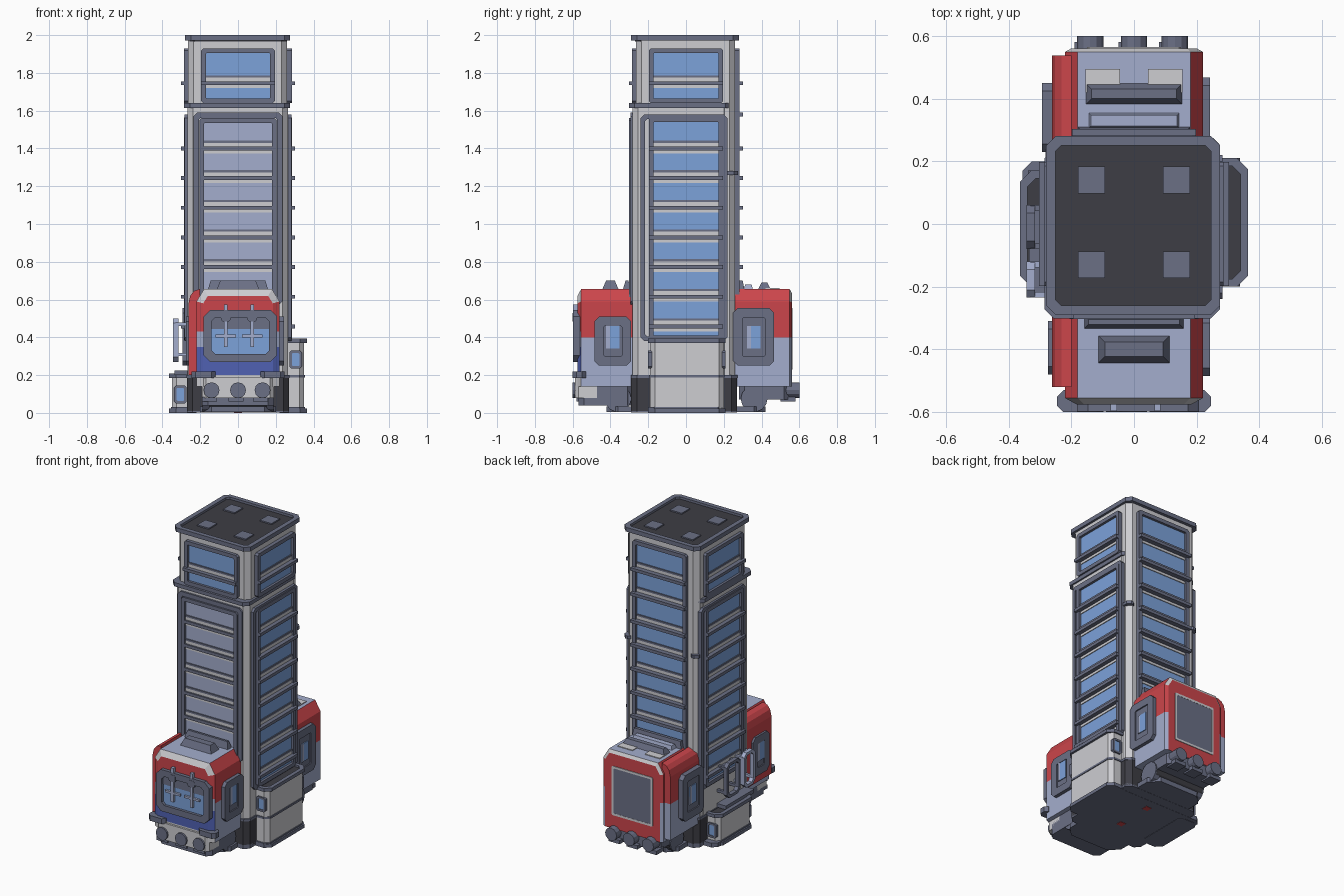
import bpy, bmesh, math
from mathutils import Matrix, Vector

if "Cube" in bpy.data.objects:
    bpy.data.objects.remove(bpy.data.objects["Cube"])

def mat(name, r, g, b):
    m = bpy.data.materials.new(name)
    m.diffuse_color = (r, g, b, 1)
    m.use_nodes = True
    m.node_tree.nodes["Principled BSDF"].inputs["Base Color"].default_value = m.diffuse_color
    return m

WALL = mat("pale_grey", .61, .61, .64)
TRIM = mat("slate_trim", .145, .16, .235)
DARK = mat("charcoal", .047, .047, .058)
GLASS = mat("blue_glass", .20, .36, .70)
LAV = mat("lavender_grey", .37, .42, .61)
RED = mat("red", .60, .06, .07)
BLUE = mat("deep_blue", .08, .12, .45)

def finish(bm, name, mats):
    bmesh.ops.recalc_face_normals(bm, faces=bm.faces[:])
    me = bpy.data.meshes.new(name)
    bm.to_mesh(me)
    bm.free()
    for m in mats:
        me.materials.append(m)
    ob = bpy.data.objects.new(name, me)
    bpy.context.collection.objects.link(ob)
    return ob

def place(u, v, h, rot):
    """rot None: lies flat (x, y, z). Otherwise stands on a side: 0 front, 90 right, 180 back, 270 left."""
    if rot is None:
        return Vector((u, v, h))
    return Matrix.Rotation(math.radians(rot), 3, 'Z') @ Vector((u, -h, v))

def loop(u0, u1, v0, v1, c):
    if c <= 0:
        return [(u0, v0), (u1, v0), (u1, v1), (u0, v1)]
    return [(u0 + c, v0), (u1 - c, v0), (u1, v0 + c), (u1, v1 - c),
            (u1 - c, v1), (u0 + c, v1), (u0, v1 - c), (u0, v0 + c)]

def block(name, u0, u1, v0, v1, h0, h1, m, rot=None, c=0, taper=0):
    bm = bmesh.new()
    t = taper
    lo = [bm.verts.new(place(u, v, h0, rot)) for u, v in loop(u0, u1, v0, v1, c)]
    hi = [bm.verts.new(place(u, v, h1, rot)) for u, v in loop(u0 + t, u1 - t, v0 + t, v1 - t, c)]
    n = len(lo)
    bm.faces.new(lo)
    bm.faces.new(hi)
    for i in range(n):
        j = (i + 1) % n
        bm.faces.new((lo[i], lo[j], hi[j], hi[i]))
    return finish(bm, name, [m])

def ring(name, u0, u1, v0, v1, w, h0, h1, m, rot=None, c=.02):
    bm = bmesh.new()
    ls = []
    for d, h in ((0, h0), (0, h1), (w, h1), (w, h0)):
        pts = loop(u0 + d, u1 - d, v0 + d, v1 - d, max(c - d * .4, .004))
        ls.append([bm.verts.new(place(u, v, h, rot)) for u, v in pts])
    for k in range(4):
        a, b = ls[k], ls[(k + 1) % 4]
        for i in range(8):
            j = (i + 1) % 8
            bm.faces.new((a[i], a[j], b[j], b[i]))
    return finish(bm, name, [m])

def cyl(name, p, r, depth, axis, m, seg=12):
    bm = bmesh.new()
    R = Matrix.Rotation(math.pi / 2, 4, 'X' if axis == 'y' else 'Y')
    bmesh.ops.create_cone(bm, cap_ends=True, segments=seg, radius1=r, radius2=r,
                          depth=depth, matrix=Matrix.Translation(p) @ R)
    return finish(bm, name, [m])

def prism(bm, prof, y0, y1):
    a = [bm.verts.new((x, y0, z)) for x, z in prof]
    b = [bm.verts.new((x, y1, z)) for x, z in prof]
    bm.faces.new(a)
    bm.faces.new(b)
    for i in range(len(prof)):
        j = (i + 1) % len(prof)
        bm.faces.new((a[i], a[j], b[j], b[i]))

# ---- tower shell
block("tower_wall", -.265, .26, -.265, .26, .18, 1.975, WALL, c=.03)
block("lower_front_wall", -.268, .265, -.283, .23, .18, 1.62, WALL, c=.03)
block("tower_foot", -.27, .27, -.29, .27, .01, .19, DARK, c=.03)
block("foot_band", -.272, .272, -.29, .272, .185, .2, TRIM, c=.03)
block("mid_ledge", -.285, .275, -.302, .24, 1.615, 1.64, TRIM, c=.03)
for s in (-1, 1):
    block("corner_clasp", *sorted((s * .215, s * .272)), .2, .275, 1.26, 1.28, TRIM, c=.02)

# ---- roof
block("roof_deck", -.26, .26, -.27, .255, 1.965, 1.985, DARK, c=.03)
ring("roof_rim", -.28, .275, -.29, .28, .03, 1.972, 2.0, TRIM, c=.03)
for x in (-.135, .135):
    for y in (-.13, .14):
        block("roof_pad", x - .043, x + .043, y - .043, y + .043, 1.98, 1.993, TRIM)

# ---- window bays on the four sides: framed panes with pale spandrels and a slat per floor
def bay(rot, z0, z1, half, slats, glass, h):
    block("window_glass", -half, half, z0, z1, h - .01, h + .004, glass, rot)
    ring("window_frame", -half - .025, half + .025, z0 - .025, z1 + .025, .025, h - .01, h + .02, TRIM, rot, c=.012)
    for z in slats:
        block("spandrel", -half, half, z - .026, z + .03, h - .01, h + .009, WALL, rot)
        block("sill_line", -half, half, z + .03, z + .042, h - .01, h + .011, TRIM, rot)
        block("slat", -half - .025, half + .025, z - .01, z + .01, h, .303, TRIM, rot)

FLOORS = [1.40 - .157 * i for i in range(7)]
bay(0, 1.665, 1.905, .17, [1.745], GLASS, .267)
bay(0, .60, 1.535, .18, FLOORS[:5], LAV, .283)
ring("outer_bay_frame", -.235, .235, .57, 1.59, .028, .27, .295, TRIM, 0)
for rot in (90, 270):
    bay(rot, 1.665, 1.905, .172, [1.745], GLASS, .265)
    bay(rot, .41, 1.54, .172, FLOORS, GLASS, .267)
    ring("outer_bay_frame", -.24, .22, .38, 1.58, .024, .25, .282, TRIM, rot)
bay(180, .60, 1.905, .172, [1.745, 1.58] + FLOORS[:5], GLASS, .262)

# ---- side annexes, the right one tall and the left one low
for name, s, top, y0, y1 in (("right_annex", 1, .385, -.2, .21), ("left_annex", -1, .2, -.2, .17)):
    x0, x1 = sorted((s * .22, s * .35))
    block(name, x0, x1, y0 + .01, y1 - .01, .015, top - .01, WALL, c=.025)
    block(name + "_deck", x0, x1, y0 + .02, y1 - .02, top - .02, top - .005, DARK, c=.02)
    X0, X1 = sorted((s * .22, s * .364))
    ring(name + "_rim", X0, X1, y0, y1, .025, top - .014, top + .008, TRIM, c=.035)
    block(name + "_skirt", X0, X1, y0, y1, 0, .022, TRIM, c=.035)
    if s > 0:
        block("annex_band", .22, .355, y0 + .005, y1 - .005, .187, .2, TRIM, c=.03)
    for rot in (0, 180):
        mid = s * .305 if rot == 0 else -s * .305
        h = -y0 if rot == 0 else y1
        ring("annex_window_frame", mid - .033, mid + .033, top - .15, top - .055, .013, h - .02, h, TRIM, rot, c=.01)
        block("annex_window", mid - .022, mid + .022, top - .14, top - .065, h - .02, h - .005, GLASS, rot)

# ---- rounded guard frames above the left annex
for u0, u1, m in ((.12, .235, LAV), (-.06, .08, TRIM)):
    ring("guard_frame", u0, u1, .27, .5, .018, .315, .343, m, 270, c=.025)
    for z in (.3, .46):
        for u in (u0, u1 - .018):
            block("guard_arm", u, u + .018, z, z + .018, .25, .33, m, 270)
block("guard_foot", -.06, .235, .2, .225, .25, .335, TRIM, 270)

# ---- rail cars entering the front and leaving the back
def car(name, y0, y1, front):
    bm = bmesh.new()
    prism(bm, [(-.22, .14), (.22, .14), (.22, .59), (.18, .655), (-.18, .655), (-.22, .59)], y0, y1)
    # chamfer the outer end, then flatten the chamfer along the car
    out = y0 if front else y1
    es = [e for e in bm.edges if all(abs(v.co.y - out) < 1e-4 for v in e.verts)
          and max(v.co.z for v in e.verts) > .2]
    off = .036 if front else .02
    bmesh.ops.bevel(bm, geom=es, offset=off, segments=1, affect='EDGES')
    for v in bm.verts:
        if abs(v.co.y - out) < off + .01:
            v.co.y = out + (v.co.y - out) * .55
    for z in (.2, .35, .4, .43):
        bmesh.ops.bisect_plane(bm, geom=bm.verts[:] + bm.edges[:] + bm.faces[:],
                               plane_co=(0, 0, z), plane_no=(0, 0, 1))
    bmesh.ops.recalc_face_normals(bm, faces=bm.faces[:])
    for f in bm.faces:
        n, z = f.normal, f.calc_center_median().z
        end = abs(n.y) > .3
        if n.z > .9:
            f.material_index = 0
        elif n.z > .15 and end:
            f.material_index = 3
        elif z > (.43 if end and front else .4):
            f.material_index = 1
        elif end and front:
            f.material_index = 0 if z > .35 else 2 if z > .2 else 3
        else:
            f.material_index = 1 if abs(n.y) > .95 else 0
    finish(bm, name, [LAV, RED, BLUE, WALL])

car("front_car", -.575, -.2, True)
car("rear_car", .2, .56, False)

# rounded red flank bulges on the left
def flank(name, y0, y1, z0, prof, m):
    bm = bmesh.new()
    prism(bm, [(-.2, z0), (-.262, z0)] + prof, y0, y1)
    finish(bm, name, [m])

ROUND = [(-.262, .58), (-.252, .622), (-.232, .646), (-.2, .657)]
flank("front_left_flank", -.52, -.25, .2, ROUND, RED)
flank("rear_left_flank", .22, .538, .4, ROUND, RED)
flank("rear_left_flank_low", .22, .538, .16, [(-.262, .4), (-.2, .4)], LAV)

# car side windows
for rot, u0, u1, z0, z1, h in ((90, -.485, -.29, .25, .51, .243), (90, .25, .467, .25, .555, .243),
                               (270, -.45, -.23, .25, .555, .294), (270, .31, .48, .25, .51, .275)):
    mid = (u0 + u1) / 2
    block("car_side_panel", u0 + .01, u1 - .01, z0 + .01, z1 - .01, h - .06, h - .008, TRIM, rot, c=.02)
    ring("car_side_frame", u0, u1, z0, z1, .05, h - .06, h, TRIM, rot, c=.025)
    block("car_side_glass", mid - .035, mid + .035, .34, .46, h - .06, h - .003, GLASS, rot)
    block("car_side_blind", mid - .035, mid - .015, .34, .46, h - .06, h - .001, LAV, rot)

# windscreen, lamps and wipers
ring("windscreen_frame", -.182, .207, .27, .545, .042, .56, .598, TRIM, 0, c=.035)
block("windscreen", -.145, .17, .305, .46, .56, .58, GLASS, 0)
block("windscreen_header", -.145, .17, .445, .51, .56, .586, TRIM, 0)
for x in (-.065, .075):
    block("wiper_arm", x - .01, x + .01, .35, .575, .57, .597, LAV, 0)
    block("wiper_foot", x - .055, x + .055, .40, .414, .57, .594, LAV, 0)
    block("lamp", x - .025, x + .025, .485, .53, .57, .6, TRIM, 0, c=.008)

# rear panel of the back car
ring("rear_panel_edge", -.15, .15, .23, .555, .014, .55, .564, WALL, 180, c=.006)
block("rear_panel", -.138, .138, .242, .543, .55, .563, TRIM, 180)

# bumpers and buffers
for s in (-1, 1):
    block("bumper_end", *sorted((s * .12, s * .245)), -.6, -.53, .185, .22, TRIM, c=.02)
block("front_apron", -.19, .19, -.588, -.45, .08, .19, WALL, c=.02)
block("front_underframe", -.19, .19, -.57, -.28, .04, .15, TRIM, c=.03)
block("rear_apron", -.18, .18, .28, .55, .07, .15, TRIM, c=.03)
for s in (-1, 1):
    for x in (-.14, 0, .13):
        cyl("buffer", (x, s * .565, .12), .042, .07, 'y', TRIM)
        cyl("buffer_neck", (x, s * .52, .12), .028, .08, 'y', DARK)
        block("buffer_bracket", x - .05, x + .03, *sorted((s * .5, s * .58)), .06, .085, TRIM)

# roof vents on the cars
block("front_vent", -.115, .115, -.445, -.355, .65, .7, TRIM, taper=.022)
block("front_hatch", -.16, .16, -.335, -.29, .65, .70, TRIM, taper=.015)
block("rear_vent", -.155, .155, .38, .45, .65, .69, TRIM, taper=.02)
block("rear_hatch", -.145, .145, .305, .355, .65, .68, LAV, taper=.008)
block("rear_roof_seat", -.18, .18, .27, .31, .65, .70, TRIM, taper=.01)
for s in (-1, 1):
    block("rear_roof_plate", *sorted((s * .045, s * .155)), .42, .495, .65, .66, WALL)

# ---- underside: base plate, wheels and axles
block("base_plate_long", -.2, .2, -.42, .42, .004, .035, TRIM, c=.06)
block("base_plate_wide", -.355, .355, -.2, .2, .002, .03, TRIM, c=.03)
block("base_plate_core", -.27, .27, -.29, .27, .003, .03, TRIM, c=.03)
for s in (-1, 1):
    cyl("wheel_drum", (0, s * .37, .075), .062, .36, 'x', DARK)
    for x in (-.17, .17):
        cyl("wheel", (x, s * .36, .075), .07, .035, 'x', TRIM, 14)
    block("base_marker", -.02, .02, s * .12 - .02, s * .12 + .02, 0, .005, RED)
